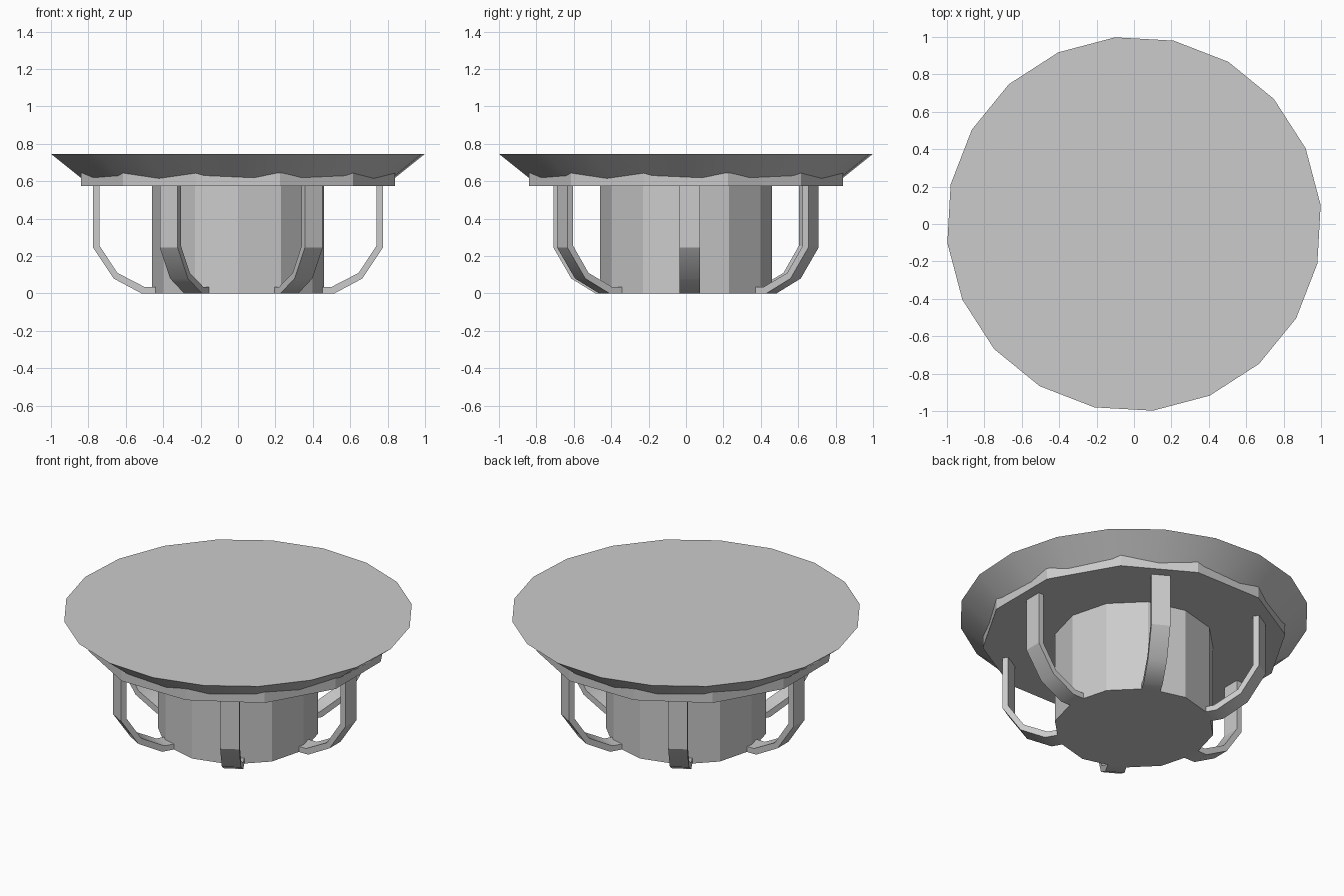
import bpy
import bmesh
from math import cos, sin, radians
from mathutils import Matrix

if "Cube" in bpy.data.objects:
    bpy.data.objects.remove(bpy.data.objects["Cube"], do_unlink=True)

# Single flat colour
GREY = (0.6, 0.6, 0.6, 1.0)
grey = bpy.data.materials.new("light_grey")
grey.use_nodes = True
grey.diffuse_color = GREY
bsdf = next(n for n in grey.node_tree.nodes if n.type == "BSDF_PRINCIPLED")
bsdf.inputs["Base Color"].default_value = GREY


def finish(bm, name, smooth):
    bmesh.ops.recalc_face_normals(bm, faces=bm.faces)
    mesh = bpy.data.meshes.new(name)
    bm.to_mesh(mesh)
    bm.free()
    mesh.materials.append(grey)
    obj = bpy.data.objects.new(name, mesh)
    bpy.context.collection.objects.link(obj)
    if smooth:
        bpy.ops.object.select_all(action="DESELECT")
        obj.select_set(True)
        bpy.context.view_layer.objects.active = obj
        bpy.ops.object.shade_smooth_by_angle(angle=radians(30))
    return obj


def frustum(name, sides, turn, r_low, z_low, r_high, z_high, smooth=False):
    bm = bmesh.new()
    rings = []
    for r, z in ((r_low, z_low), (r_high, z_high)):
        angles = [radians(turn + 360 * i / sides) for i in range(sides)]
        rings.append([bm.verts.new((r * cos(a), r * sin(a), z)) for a in angles])
        bm.faces.new(rings[-1])
    low, high = rings
    for i in range(sides):
        j = (i + 1) % sides
        bm.faces.new((low[i], low[j], high[j], high[i]))
    return finish(bm, name, smooth)


# Body: core drum, collar and flared top
frustum("core_drum", 12, 0, 0.46, 0, 0.46, 0.58)
frustum("collar", 12, 15, 0.87, 0.575, 0.87, 0.645)
frustum("flared_top", 20, 5.8, 0.80, 0.583, 1.003, 0.745, smooth=True)

# Bent legs: side profile (radius, height) given a width, repeated around the drum
OUTER = [(0.775, 0.58), (0.775, 0.245), (0.665, 0.08), (0.515, 0), (0.435, 0)]
INNER = [(0.74, 0.58), (0.74, 0.255), (0.645, 0.11), (0.5, 0.035), (0.435, 0.035)]
WIDTH, SHIFT, LEGS = 0.11, 0.02, 6

for k in range(LEGS):
    bm = bmesh.new()
    sections = []
    for (ro, zo), (ri, zi) in zip(OUTER, INNER):
        y0, y1 = SHIFT - WIDTH / 2, SHIFT + WIDTH / 2
        sections.append([bm.verts.new(p) for p in
                         ((ro, y0, zo), (ro, y1, zo), (ri, y1, zi), (ri, y0, zi))])
    for a, b in zip(sections, sections[1:]):
        for i in range(4):
            j = (i + 1) % 4
            bm.faces.new((a[i], a[j], b[j], b[i]))
    bm.faces.new(sections[0])
    bm.faces.new(sections[-1])
    turn = Matrix.Rotation(radians(360 * k / LEGS), 4, "Z")
    bmesh.ops.transform(bm, matrix=turn, verts=bm.verts)
    finish(bm, f"leg_{k + 1}", smooth=True)
